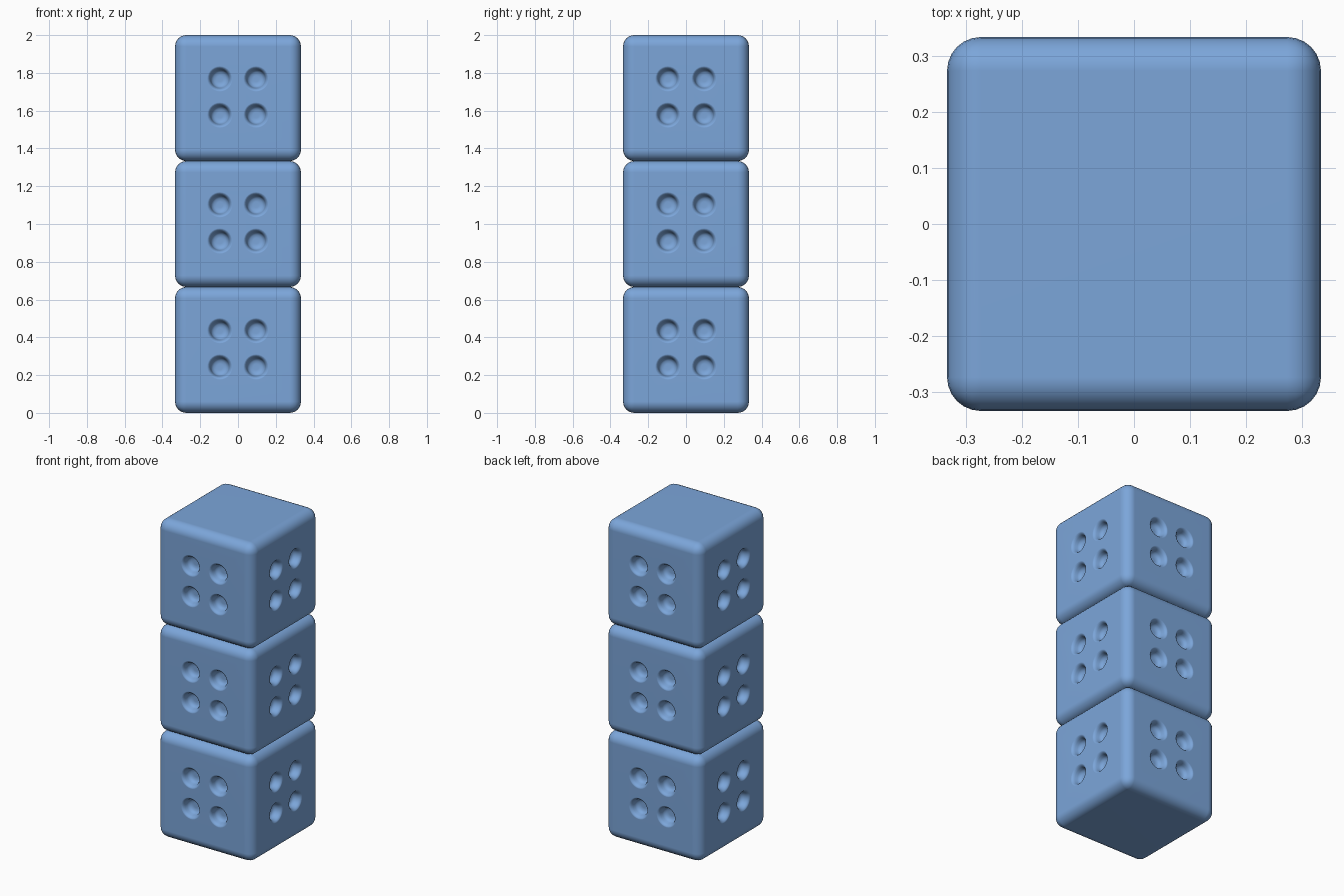
import bpy, bmesh, math
from mathutils import Matrix, Vector

if "Cube" in bpy.data.objects:
    bpy.data.objects.remove(bpy.data.objects["Cube"])

SIDE = 2 / 3
HALF = SIDE / 2
blue = bpy.data.materials.new("blue")
blue.diffuse_color = (0.2, 0.38, 0.7, 1)
blue.use_nodes = True
blue.node_tree.nodes["Principled BSDF"].inputs["Base Color"].default_value = blue.diffuse_color


def finish(name, bm):
    me = bpy.data.meshes.new(name)
    bmesh.ops.recalc_face_normals(bm, faces=bm.faces)
    bm.to_mesh(me)
    bm.free()
    ob = bpy.data.objects.new(name, me)
    bpy.context.collection.objects.link(ob)
    return ob


# Lathe profile of one pit: (radius, depth outward), with a soft flared lip
PROFILE = [(0.070, 0.02), (0.070, 0.0008), (0.062, -0.002), (0.056, -0.007),
           (0.051, -0.017), (0.048, -0.032), (0.043, -0.044), (0.032, -0.051),
           (0.016, -0.054)]
SEG = 28


def add_pit(bm, matrix):
    rings = []
    for r, d in PROFILE:
        rings.append([bm.verts.new(matrix @ Vector((
            r * math.cos(2 * math.pi * i / SEG), -d,
            r * math.sin(2 * math.pi * i / SEG)))) for i in range(SEG)])
    for a, b in zip(rings, rings[1:]):
        for i in range(SEG):
            j = (i + 1) % SEG
            bm.faces.new((a[i], a[j], b[j], b[i]))
    bm.faces.new(rings[0])
    bm.faces.new(rings[-1])


# Rounded cube
bm = bmesh.new()
bmesh.ops.create_cube(bm, size=SIDE)
bmesh.ops.bevel(bm, geom=bm.edges[:], offset=0.06, segments=6,
                profile=0.5, affect='EDGES')
block = finish("lower_block", bm)

# Four pits on each of the four upright sides
bm = bmesh.new()
for k in range(4):
    turn = Matrix.Rotation(k * math.pi / 2, 4, 'Z')
    for sx in (-1, 1):
        for sz in (-1, 1):
            add_pit(bm, turn @ Matrix.Translation((sx * 0.096, -HALF, sz * 0.096 + 0.006)))
cutter = finish("pit_cutter", bm)
cutter.hide_render = True

mod = block.modifiers.new("pits", 'BOOLEAN')
mod.operation = 'DIFFERENCE'
mod.solver = 'EXACT'
mod.object = cutter
bpy.context.view_layer.objects.active = block
bpy.ops.object.select_all(action='DESELECT')
block.select_set(True)
bpy.ops.object.modifier_apply(modifier=mod.name)
bpy.data.objects.remove(cutter, do_unlink=True)
bpy.ops.object.shade_smooth_by_angle(angle=math.radians(40))
wn = block.modifiers.new("even_shading", 'WEIGHTED_NORMAL')
wn.keep_sharp = True
block.data.materials.clear()
block.data.materials.append(blue)

# Stack of three
block.location.z = HALF
for i, name in enumerate(("middle_block", "upper_block"), 1):
    ob = block.copy()
    ob.name = name
    ob.location.z = HALF + i * SIDE
    bpy.context.collection.objects.link(ob)
